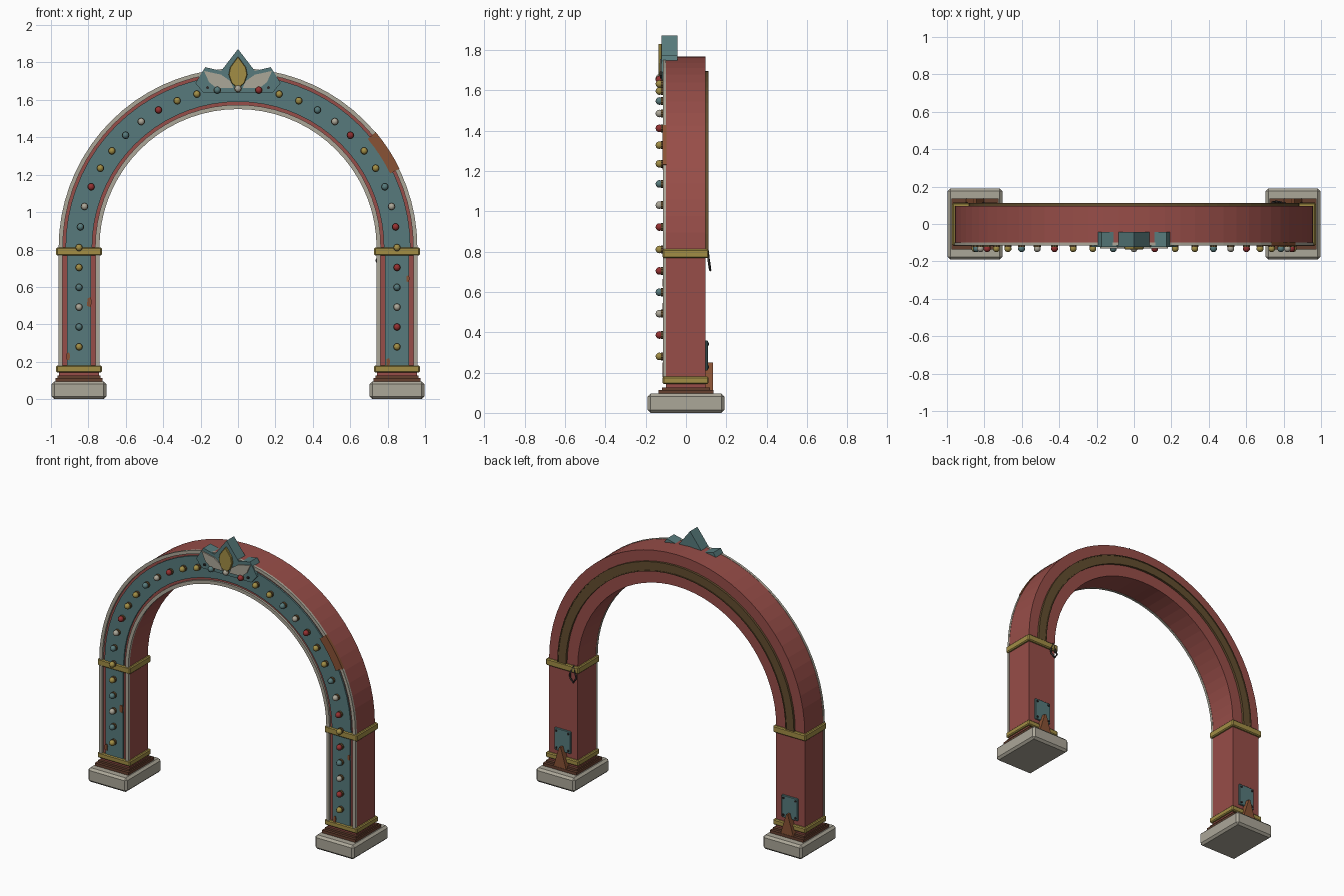
import bpy, bmesh
from math import sin, cos, pi, radians
from mathutils import Vector, Matrix

if "Cube" in bpy.data.objects:
    bpy.data.objects.remove(bpy.data.objects["Cube"])


def material(name, rgb):
    m = bpy.data.materials.new(name)
    m.use_nodes = True
    m.diffuse_color = (*rgb, 1)
    bsdf = next(n for n in m.node_tree.nodes if n.type == "BSDF_PRINCIPLED")
    bsdf.inputs["Base Color"].default_value = (*rgb, 1)
    return m


RED = material("brick red", (0.31, 0.075, 0.065))
TEAL = material("dusty teal", (0.095, 0.195, 0.2))
STONE = material("pale stone", (0.41, 0.385, 0.315))
GOLD = material("old gold", (0.36, 0.27, 0.06))
BROWN = material("dark wood", (0.13, 0.05, 0.028))
BRONZE = material("bronze", (0.125, 0.075, 0.028))
RUST = material("rust", (0.25, 0.085, 0.035))
IRON = material("dark iron", (0.03, 0.027, 0.027))
RUBY = material("ruby", (0.3, 0.03, 0.03))

SPRING, MID = 0.81, 0.85          # arch centre height, centreline radius
INNER, OUTER = 0.743, 0.957


def finish(name, bm, mat, bevel=0):
    bmesh.ops.recalc_face_normals(bm, faces=bm.faces)
    mesh = bpy.data.meshes.new(name)
    bm.to_mesh(mesh)
    bm.free()
    mesh.materials.append(mat)
    ob = bpy.data.objects.new(name, mesh)
    bpy.context.collection.objects.link(ob)
    if bevel:
        mod = ob.modifiers.new("edge_bevel", "BEVEL")
        mod.width, mod.segments = bevel, 1
    return ob


def box(name, mat, x, y, z, bevel=0):
    """Box from (low, high) pairs along each axis."""
    bm = bmesh.new()
    bmesh.ops.create_cube(bm, size=1)
    for v in bm.verts:
        v.co = [r[0] if c < 0 else r[1] for c, r in zip(v.co, (x, y, z))]
    return finish(name, bm, mat, bevel)


def plate(name, mat, outline, y0, y1, bevel=0):
    """Extrude an outline in the front plane from y0 to y1."""
    bm = bmesh.new()
    face = bm.faces.new([bm.verts.new((x, y0, z)) for x, z in outline])
    new = bmesh.ops.extrude_face_region(bm, geom=[face])["geom"]
    verts = [g for g in new if isinstance(g, bmesh.types.BMVert)]
    bmesh.ops.translate(bm, verts=verts, vec=(0, y1 - y0, 0))
    return finish(name, bm, mat, bevel)


def arc(name, mat, r0, r1, y0, y1, a0=0, a1=180, steps=36):
    """Curved bar of rectangular section around the arch centre."""
    bm = bmesh.new()
    rings = []
    for i in range(steps + 1):
        a = radians(a0 + (a1 - a0) * i / steps)
        rings.append([bm.verts.new((r * cos(a), y, SPRING + r * sin(a)))
                      for r, y in ((r0, y0), (r1, y0), (r1, y1), (r0, y1))])
    for p, q in zip(rings, rings[1:]):
        for k in range(4):
            bm.faces.new((p[k], p[k - 1], q[k - 1], q[k]))
    bm.faces.new(rings[0])
    bm.faces.new(rings[-1])
    return finish(name, bm, mat)


def stud(name, mat, x, y, z, radius, depth):
    """Short cylinder whose axis runs front to back."""
    bm = bmesh.new()
    bmesh.ops.create_cone(bm, cap_ends=True, segments=10, radius1=radius, radius2=radius, depth=depth,
                          matrix=Matrix.Translation((x, y, z)) @ Matrix.Rotation(pi / 2, 4, "X"))
    return finish(name, bm, mat)


def gem(mat, x, z):
    stud("gem_collar", BRONZE, x, -0.117, z, 0.02, 0.014)
    bm = bmesh.new()
    bmesh.ops.create_uvsphere(bm, u_segments=10, v_segments=6, radius=0.019,
                              matrix=Matrix.Translation((x, -0.132, z)))
    ob = finish("gem", bm, mat)
    for p in ob.data.polygons:
        p.use_smooth = True


# Arch: body, front trims and panel, back strip
arc("arch_body", RED, INNER, OUTER, -0.1, 0.097)
arc("arch_inner_trim", STONE, INNER - 0.002, 0.764, -0.114, -0.098)
arc("arch_outer_trim", STONE, 0.937, OUTER + 0.002, -0.114, -0.098)
arc("arch_front_panel", TEAL, 0.78, 0.922, -0.11, -0.098)
arc("arch_back_strip", BRONZE, 0.822, 0.886, 0.095, 0.108)
for r in (0.822, 0.88):
    arc("arch_back_rib", BRONZE, r, r + 0.006, 0.095, 0.112)
arc("arch_rust_patch", RUST, 0.905, OUTER + 0.004, -0.117, -0.097, 26, 40, 4)

# Legs, each built around its own centreline
for side, s in (("right", -1), ("left", 1)):
    c = s * MID

    def span(half):
        return (c - half, c + half)

    box(side + "_foot_stone", STONE, span(0.146), (-0.19, 0.19), (0, 0.095), 0.014)
    box(side + "_lower_step", BROWN, span(0.125), (-0.137, 0.137), (0.09, 0.114))
    box(side + "_upper_step", BROWN, span(0.116), (-0.118, 0.118), (0.11, 0.127))
    box(side + "_leg", RED, span(0.107), (-0.1, 0.097), (0.1, SPRING))
    box(side + "_leg_panel", TEAL, span(0.065), (-0.11, -0.098), (0.17, 0.78))
    for e in (-1, 1):
        x = c + e * 0.0985
        box(side + "_leg_trim", STONE, (x - 0.0105, x + 0.0105), (-0.114, -0.098), (0.17, 0.78))
    for name, z in (("_lower_band", (0.143, 0.18)), ("_upper_band", (0.767, 0.812))):
        box(side + name, GOLD, span(0.122), (-0.116, 0.112), z, 0.006)

    # Back repair plate with rivets, and wedge bracket
    box(side + "_back_plate", TEAL, span(0.06), (0.095, 0.108), (0.21, 0.36), 0.003)
    for dx in (-0.045, 0.045):
        for z in (0.228, 0.342):
            stud("back_rivet", IRON, c + dx, 0.109, z, 0.007, 0.01)
    plate(side + "_back_wedge", RUST, [(c - 0.052, 0.1), (c + 0.052, 0.1), (c + 0.006, 0.25), (c - 0.006, 0.25)],
          0.095, 0.135)

# Gems along both legs and round the arch
leg_gems = {-1: (GOLD, TEAL, STONE, TEAL, GOLD), 1: (GOLD, RUBY, STONE, TEAL, RUBY)}
for s, mats in leg_gems.items():
    for i, mat in enumerate(mats):
        gem(mat, s * MID, 0.28 + 0.106 * i)
arch_gems = (GOLD, TEAL, STONE, RUBY, GOLD)
for i in range(25):
    a = pi - pi * i / 24
    gem(arch_gems[i % 5], MID * cos(a), SPRING + MID * sin(a))

# Crest: mirrored outline, wings, central leaf and studs
half = [(0, 1.872), (0.09, 1.755), (0.175, 1.775), (0.228, 1.69), (0.185, 1.638)]
plate("crest_backing", TEAL, half + [(-x, z) for x, z in reversed(half[1:])], -0.122, -0.043)
wing = [(0.182, 1.755), (0.09, 1.735), (0.04, 1.7), (0.025, 1.663), (0.115, 1.663), (0.155, 1.695)]
for s in (-1, 1):
    plate("crest_wing", STONE, [(s * x, z) for x, z in wing], -0.13, -0.12)
    stud("crest_stud", IRON, s * 0.163, -0.124, 1.666, 0.008, 0.012)
leaf = [(0, 1.832), (0.042, 1.775), (0.05, 1.735), (0.035, 1.69), (0, 1.66)]
plate("crest_leaf", GOLD, leaf + [(-x, z) for x, z in reversed(leaf[1:-1])], -0.137, -0.12, 0.003)

# Small rust chips on the front of the legs
chip = [(-0.012, -0.022), (0.008, -0.028), (0.013, 0.004), (0.006, 0.026), (-0.01, 0.018)]
for x, z, size in ((-0.795, 0.52, 1), (-0.908, 0.23, 0.8), (0.908, 0.645, 0.7), (0.803, 0.2, 0.8)):
    plate("rust_chip", RUST, [(x + size * u, z + size * v) for u, v in chip], -0.116, -0.108)

# Iron hanging loop behind the left leg
loop = bpy.data.curves.new("hanging_loop", "CURVE")
loop.dimensions, loop.bevel_depth, loop.bevel_resolution = "3D", 0.006, 1
points = [(0.765, 0.106, 0.815), (0.79, 0.112, 0.76), (0.785, 0.116, 0.73),
          (0.76, 0.12, 0.708), (0.74, 0.116, 0.74), (0.75, 0.112, 0.765)]
spline = loop.splines.new("POLY")
spline.points.add(len(points) - 1)
for p, co in zip(spline.points, points):
    p.co = (*co, 1)
spline.use_cyclic_u = True
loop.materials.append(IRON)
bpy.context.collection.objects.link(bpy.data.objects.new("hanging_loop", loop))
